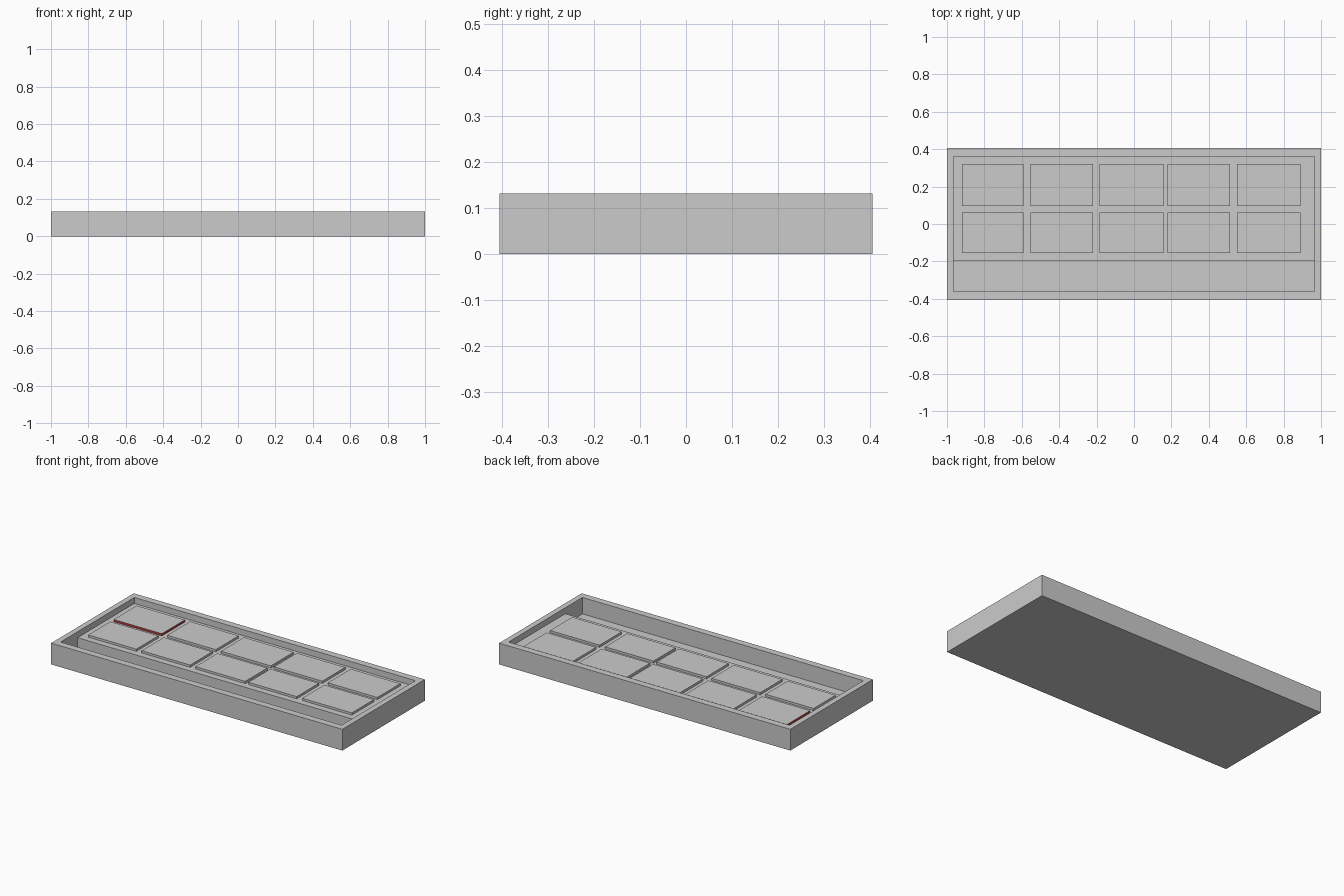
import bpy, bmesh

if "Cube" in bpy.data.objects:
    bpy.data.objects.remove(bpy.data.objects["Cube"])


def finish(bm, name, material=None):
    mesh = bpy.data.meshes.new(name)
    bm.to_mesh(mesh)
    bm.free()
    obj = bpy.data.objects.new(name, mesh)
    bpy.context.collection.objects.link(obj)
    if material:
        mesh.materials.append(material)
    return obj


def box_mesh(x0, x1, y0, y1, z0, z1):
    bm = bmesh.new()
    bmesh.ops.create_cube(bm, size=1)
    bmesh.ops.scale(bm, vec=(x1 - x0, y1 - y0, z1 - z0), verts=bm.verts)
    bmesh.ops.translate(bm, vec=((x0 + x1) / 2, (y0 + y1) / 2, (z0 + z1) / 2), verts=bm.verts)
    return bm


def box(name, *bounds, material=None):
    return finish(box_mesh(*bounds), name, material)


HEIGHT, FLOOR, DECK, KEY_TOP = 0.132, 0.03, 0.095, 0.109
INNER_X, INNER_Y = 0.965, 0.362

# Open tray: top face inset into a rim, then sunk to the floor
bm = box_mesh(-1, 1, -0.405, 0.405, 0, HEIGHT)
bm.normal_update()
top = max(bm.faces, key=lambda f: f.calc_center_median().z)
bmesh.ops.inset_individual(bm, faces=[top], thickness=0.04)
for v in top.verts:
    v.co.x = INNER_X if v.co.x > 0 else -INNER_X
    v.co.y = INNER_Y if v.co.y > 0 else -INNER_Y
sunk = bmesh.ops.extrude_discrete_faces(bm, faces=[top])["faces"][0]
bmesh.ops.translate(bm, vec=(0, 0, FLOOR - HEIGHT), verts=sunk.verts)
finish(bm, "tray")

# Raised deck behind the front trough
box("raised_deck", -INNER_X, INNER_X, -0.195, INNER_Y, FLOOR, DECK)

# Two rows of five flat pads; the back left pad has a red body under a grey cap
red = bpy.data.materials.new("red")
red.diffuse_color = (0.45, 0.04, 0.04, 1)
red.use_nodes = True
red.node_tree.nodes["Principled BSDF"].inputs["Base Color"].default_value = red.diffuse_color
columns = [(-0.92, -0.59), (-0.553, -0.22), (-0.184, 0.158), (0.18, 0.512), (0.55, 0.89)]
rows = [("front", -0.155, 0.062), ("back", 0.096, 0.321)]
for row, y0, y1 in rows:
    for i, (x0, x1) in enumerate(columns):
        name = f"{row}_pad_{i + 1}"
        if row == "back" and i == 0:
            box(name + "_red_body", x0, x1, y0, y1, DECK, KEY_TOP - 0.001, material=red)
            box(name + "_cap", x0, x1, y0, y1, KEY_TOP - 0.001, KEY_TOP)
        else:
            box(name, x0, x1, y0, y1, DECK, KEY_TOP)
